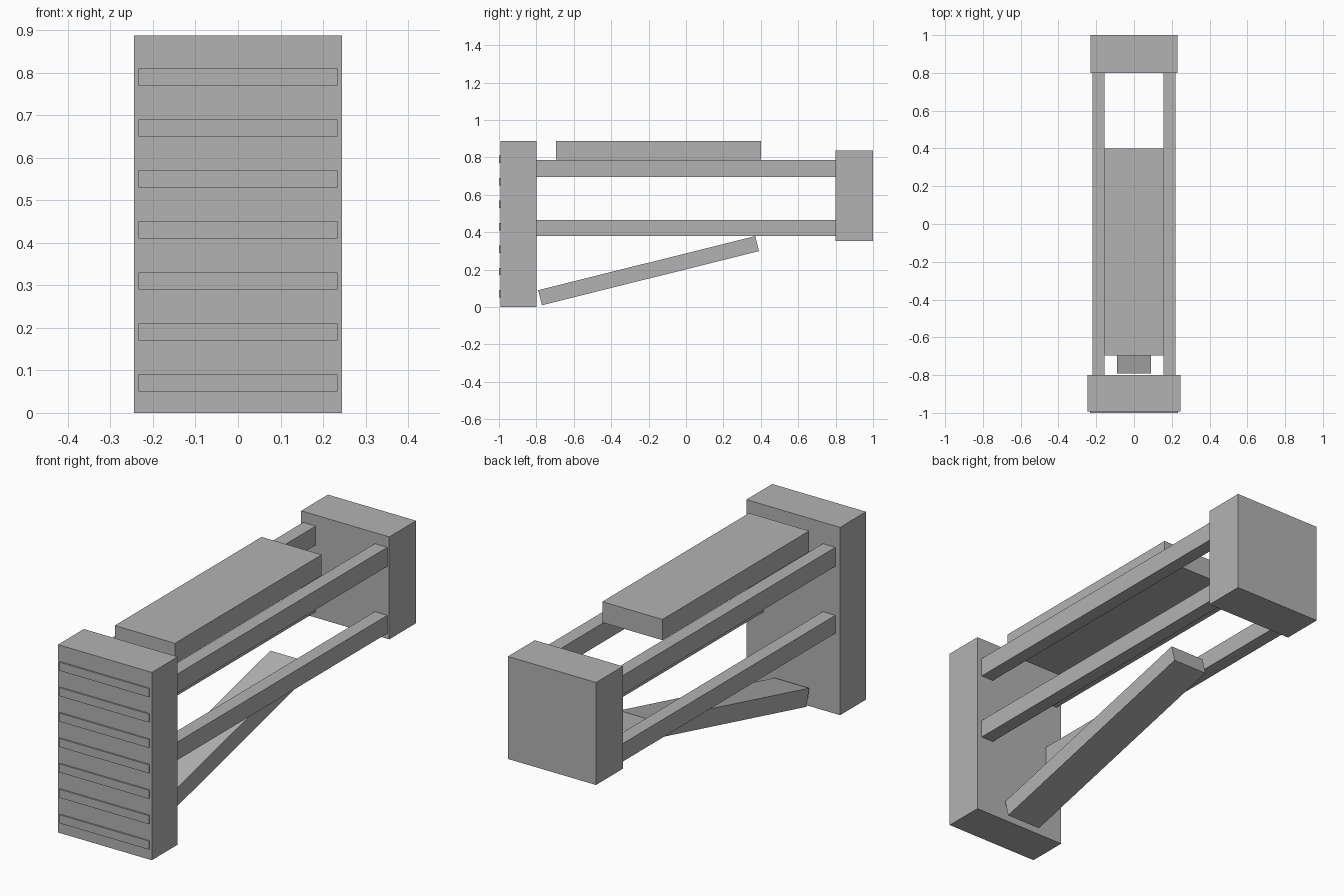
import bpy
import math

if "Cube" in bpy.data.objects:
    bpy.data.objects.remove(bpy.data.objects["Cube"])

grey = bpy.data.materials.new("plain grey")
grey.diffuse_color = (0.45, 0.45, 0.45, 1)
grey.use_nodes = True
grey.node_tree.nodes["Principled BSDF"].inputs["Base Color"].default_value = grey.diffuse_color


def box(name, x, y, z, tilt=0.0):
    """Box from (min, max) ranges, optionally tilted about its own x axis."""
    bpy.ops.mesh.primitive_cube_add(size=1)
    ob = bpy.context.object
    ob.name = name
    ob.location = [(a + b) / 2 for a, b in (x, y, z)]
    ob.scale = [b - a for a, b in (x, y, z)]
    ob.rotation_euler.x = tilt
    ob.data.materials.append(grey)
    return ob


# Tall front post and shorter raised rear block
box("front_post", (-0.245, 0.245), (-0.993, -0.80), (0, 0.887))
box("rear_block", (-0.23, 0.23), (0.80, 1.0), (0.354, 0.838))

# Thin slats on the front face
for i in range(7):
    z = 0.07 + 0.12 * i
    box(f"front_slat_{i + 1}", (-0.234, 0.234), (-1.0, -0.992), (z - 0.02, z + 0.02))

# Upper and lower rails on both sides
for label, z in (("upper", (0.696, 0.786)), ("lower", (0.38, 0.465))):
    for side, s in (("right", 1), ("left", -1)):
        x = sorted((0.155 * s, 0.22 * s))
        box(f"{label}_rail_{side}", x, (-0.805, 0.805), z)

# Seat board resting above the rails
box("seat", (-0.157, 0.157), (-0.695, 0.40), (0.789, 0.887))

# Sloping brace underneath
box("brace", (-0.09, 0.09), (-0.798, 0.398), (0.153, 0.236), math.radians(14))
